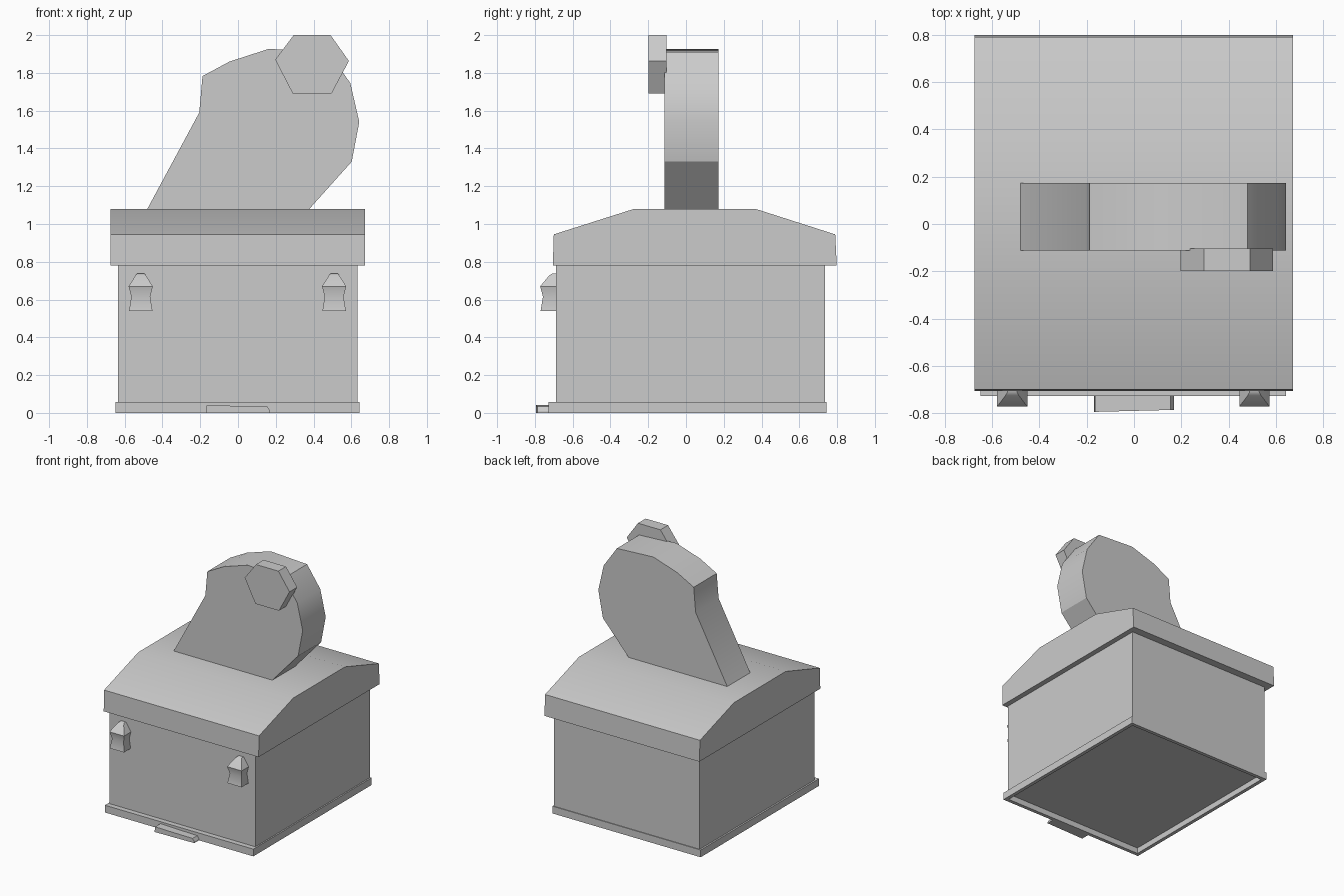
import bpy, bmesh

if "Cube" in bpy.data.objects:
    bpy.data.objects.remove(bpy.data.objects["Cube"])


def finish(name, bm, smooth=None):
    bmesh.ops.recalc_face_normals(bm, faces=bm.faces)
    mesh = bpy.data.meshes.new(name)
    bm.to_mesh(mesh)
    bm.free()
    obj = bpy.data.objects.new(name, mesh)
    bpy.context.collection.objects.link(obj)
    if smooth:
        bpy.ops.object.select_all(action='DESELECT')
        obj.select_set(True)
        bpy.context.view_layer.objects.active = obj
        bpy.ops.object.shade_smooth_by_angle(angle=smooth)
    return obj


def loft(name, rings, smooth=None):
    """Skin a list of equal-length point rings and cap both ends."""
    bm = bmesh.new()
    loops = [[bm.verts.new(p) for p in ring] for ring in rings]
    for a, b in zip(loops, loops[1:]):
        for i in range(len(a)):
            j = (i + 1) % len(a)
            bm.faces.new((a[i], a[j], b[j], b[i]))
    bm.faces.new(loops[0])
    bm.faces.new(loops[-1])
    return finish(name, bm, smooth)


def rect(x0, x1, y0, y1, z):
    return [(x0, y0, z), (x1, y0, z), (x1, y1, z), (x0, y1, z)]


def plate(name, profile, y0, y1, smooth=None):
    """Extrude an x-z profile along y."""
    return loft(name, [[(x, y, z) for x, z in profile] for y in (y0, y1)], smooth)


# Box body
loft("box_body", [rect(-0.635, 0.632, -0.687, 0.737, z) for z in (0.05, 0.785)])

# Base rim, recessed underneath
bm = bmesh.new()
outer = (-0.648, 0.643, -0.728, 0.743)
inner = (-0.62, 0.615, -0.70, 0.715)
loops = [[bm.verts.new(p) for p in rect(*r, z)]
         for r, z in ((inner, 0.045), (inner, 0), (outer, 0), (outer, 0.057))]
for a, b in zip(loops, loops[1:]):
    for i in range(4):
        j = (i + 1) % 4
        bm.faces.new((a[i], a[j], b[j], b[i]))
bm.faces.new(loops[0])
bm.faces.new(loops[-1])
finish("base_rim", bm)

# Lid with sloped front and back
lid = [(-0.705, 0.78), (-0.7, 0.945), (-0.275, 1.08),
       (0.368, 1.08), (0.79, 0.945), (0.798, 0.78)]
loft("lid", [[(x, y, z) for y, z in lid] for x in (-0.675, 0.673)], 0.6)

# Front tab, slightly skewed
tab = [(-0.17, 0), (-0.165, 0.042), (-0.02, 0.037), (0.155, 0.033), (0.17, 0.01), (0.17, 0)]
loft("front_tab", [[(x, -0.79 + 0.025 * x, z) for x, z in tab],
                   [(x, -0.72, z) for x, z in tab]])

# Pair of latches: half width, front y, height
sections = [(0.062, -0.77, 0.54), (0.05, -0.757, 0.615),
            (0.064, -0.772, 0.67), (0.028, -0.725, 0.727), (0.02, -0.71, 0.737)]
for side, cx in (("left", -0.515), ("right", 0.509)):
    loft("latch_" + side, [rect(cx - w, cx + w, y, -0.68, z) for w, y, z in sections], 0.6)

# Upright slanted plate
plate("upright_plate", [(-0.48, 1.08), (-0.205, 1.59), (-0.188, 1.783), (-0.045, 1.86),
                        (0.163, 1.927), (0.48, 1.91), (0.595, 1.745), (0.642, 1.54),
                        (0.602, 1.33), (0.378, 1.08)], -0.113, 0.173, 0.5)

# Six-sided knob on the plate front
plate("knob", [(0.197, 1.87), (0.295, 2.0), (0.49, 2.0), (0.587, 1.863),
               (0.495, 1.69), (0.29, 1.69)], -0.198, -0.103)
